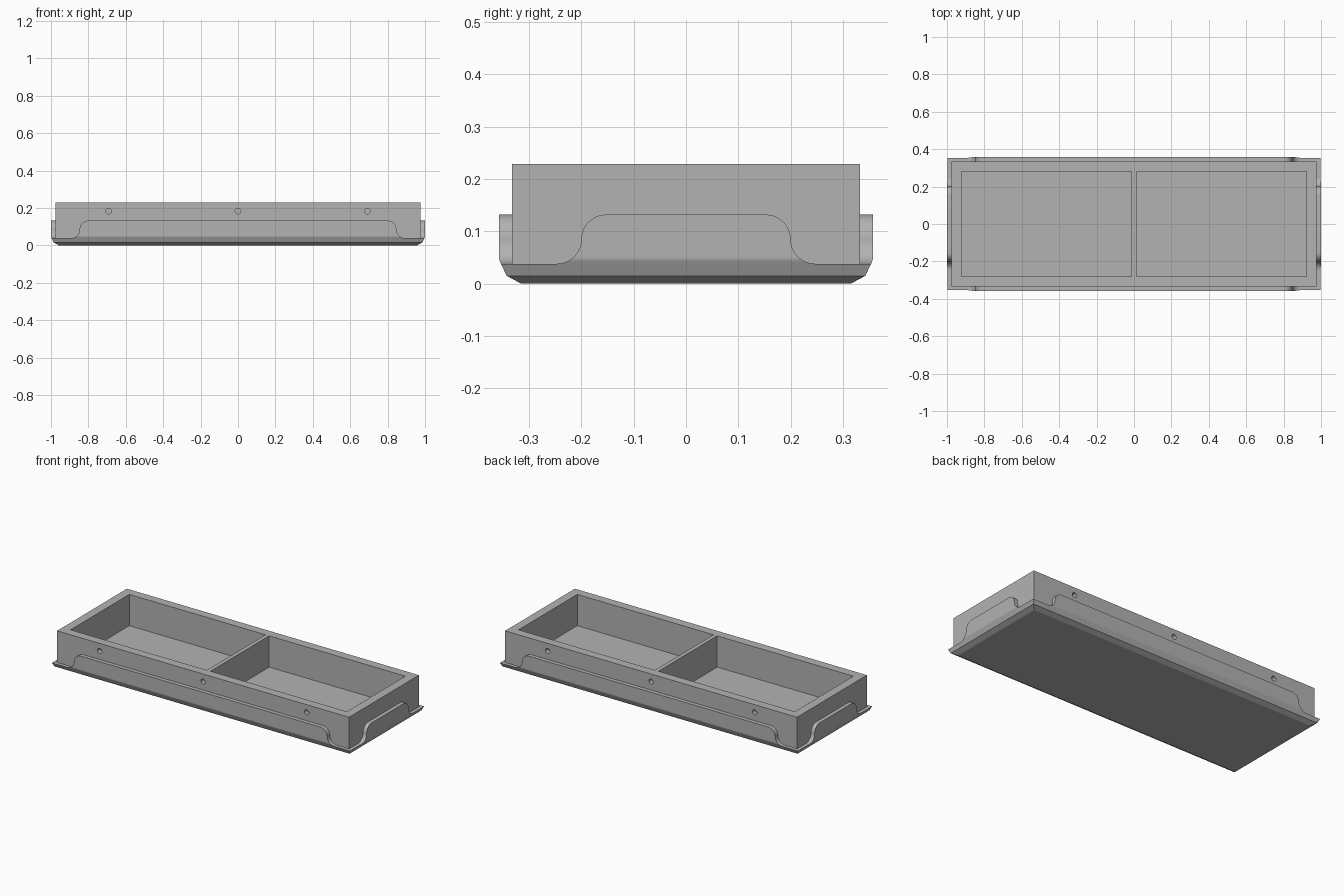
import bpy, bmesh, math
from mathutils import Matrix

cube = bpy.data.objects.get("Cube")
if cube:
    bpy.data.objects.remove(cube, do_unlink=True)

# Overall sizes
HX, HY = 1.0, 0.357          # outer half extents
GAP = 0.024                  # ledge between outer edge and box wall
LIP, KNEE, LEDGE, TOP = 0.038, 0.045, 0.132, 0.229

grey = bpy.data.materials.new("grey")
grey.use_nodes = True
color = (0.45, 0.45, 0.45, 1)
grey.diffuse_color = color
grey.node_tree.nodes["Principled BSDF"].inputs["Base Color"].default_value = color


def finish(name, bm, smooth=False):
    bmesh.ops.recalc_face_normals(bm, faces=bm.faces)
    mesh = bpy.data.meshes.new(name)
    bm.to_mesh(mesh)
    bm.free()
    obj = bpy.data.objects.new(name, mesh)
    bpy.context.collection.objects.link(obj)
    mesh.materials.append(grey)
    if smooth:
        bpy.ops.object.select_all(action='DESELECT')
        bpy.context.view_layer.objects.active = obj
        obj.select_set(True)
        bpy.ops.object.shade_smooth_by_angle(angle=math.radians(30))
    return obj


def add_box(bm, x0, x1, y0, y1, z0, z1):
    size = Matrix.Diagonal((x1 - x0, y1 - y0, z1 - z0, 1))
    place = Matrix.Translation(((x0 + x1) / 2, (y0 + y1) / 2, (z0 + z1) / 2))
    bmesh.ops.create_cube(bm, size=1, matrix=place @ size)


def outward(z):
    # How far the outer skin lies inside the widest outline at a height
    return max(0, KNEE - z) * 0.47


# Base slab with two chamfers, lofted from rectangles
bm = bmesh.new()
rings = []
for inset, z in ((0.042, 0), (outward(0.015), 0.015), (outward(LIP), LIP)):
    x, y = HX - inset, HY - inset
    rings.append([bm.verts.new((a * x, b * y, z))
                  for a, b in ((-1, -1), (1, -1), (1, 1), (-1, 1))])
for low, high in zip(rings, rings[1:]):
    for i in range(4):
        j = (i + 1) % 4
        bm.faces.new((low[i], low[j], high[j], high[i]))
bm.faces.new(rings[0][::-1])
bm.faces.new(rings[-1])
finish("base", bm)

# Tray box
bx, by = HX - GAP, HY - GAP
bm = bmesh.new()
add_box(bm, -bx, bx, -by, by, 0.03, TOP)
tray = finish("tray", bm)

# Cutter: two compartments and three blind holes on each long side
bm = bmesh.new()
for side in (-1, 1):
    x0, x1 = sorted((side * 0.0125, side * 0.923))
    add_box(bm, x0, x1, -0.28, 0.28, 0.04, TOP + 0.1)
    for x in (-0.692, 0, 0.692):
        place = Matrix.Translation((x, side * by, 0.183)) @ Matrix.Rotation(math.pi / 2, 4, 'X')
        bmesh.ops.create_cone(bm, cap_ends=True, segments=24, radius1=0.015,
                              radius2=0.015, depth=0.06, matrix=place)
cutter = finish("tray_cutter", bm)
cutter.hide_render = True
cut = tray.modifiers.new("pockets", 'BOOLEAN')
cut.object = cutter
cut.solver = 'EXACT'
bpy.ops.object.select_all(action='DESELECT')
bpy.context.view_layer.objects.active = tray
tray.select_set(True)
bpy.ops.object.modifier_apply(modifier=cut.name)
bpy.data.objects.remove(cutter, do_unlink=True)


def skirt(name, half, reach, angle):
    # Raised panel whose ends flow down in an S curve to the lip
    r = (LEDGE - LIP) / 2
    steps = [math.pi / 2 * i / 10 for i in range(11)]
    curve = [(half + r - r * math.sin(t), LIP + r - r * math.cos(t)) for t in steps]
    curve += [(half - r + r * math.cos(t), LIP + r + r * math.sin(t)) for t in steps[1:]]
    outline = curve + [(-u, z) for u, z in reversed(curve)]
    # Extra points where the slanted skin turns vertical
    bm = bmesh.new()
    outer = [bm.verts.new((u, -(reach - outward(z)), z)) for u, z in outline]
    inner = [bm.verts.new((u, -(reach - GAP - 0.008), z)) for u, z in outline]
    n = len(outline)
    for i in range(n):
        j = (i + 1) % n
        bm.faces.new((outer[i], outer[j], inner[j], inner[i]))
    bm.faces.new(inner[::-1])
    # Front skin in horizontal strips
    for i in range(n // 2 - 1):
        bm.faces.new((outer[i], outer[i + 1], outer[n - 2 - i], outer[n - 1 - i]))
    bmesh.ops.rotate(bm, verts=bm.verts, cent=(0, 0, 0),
                     matrix=Matrix.Rotation(angle, 3, 'Z'))
    finish(name, bm, smooth=True)


skirt("front_skirt", 0.847, HY, 0)
skirt("back_skirt", 0.847, HY, math.pi)
skirt("left_skirt", 0.2, HX, math.pi / 2)
skirt("right_skirt", 0.2, HX, -math.pi / 2)
